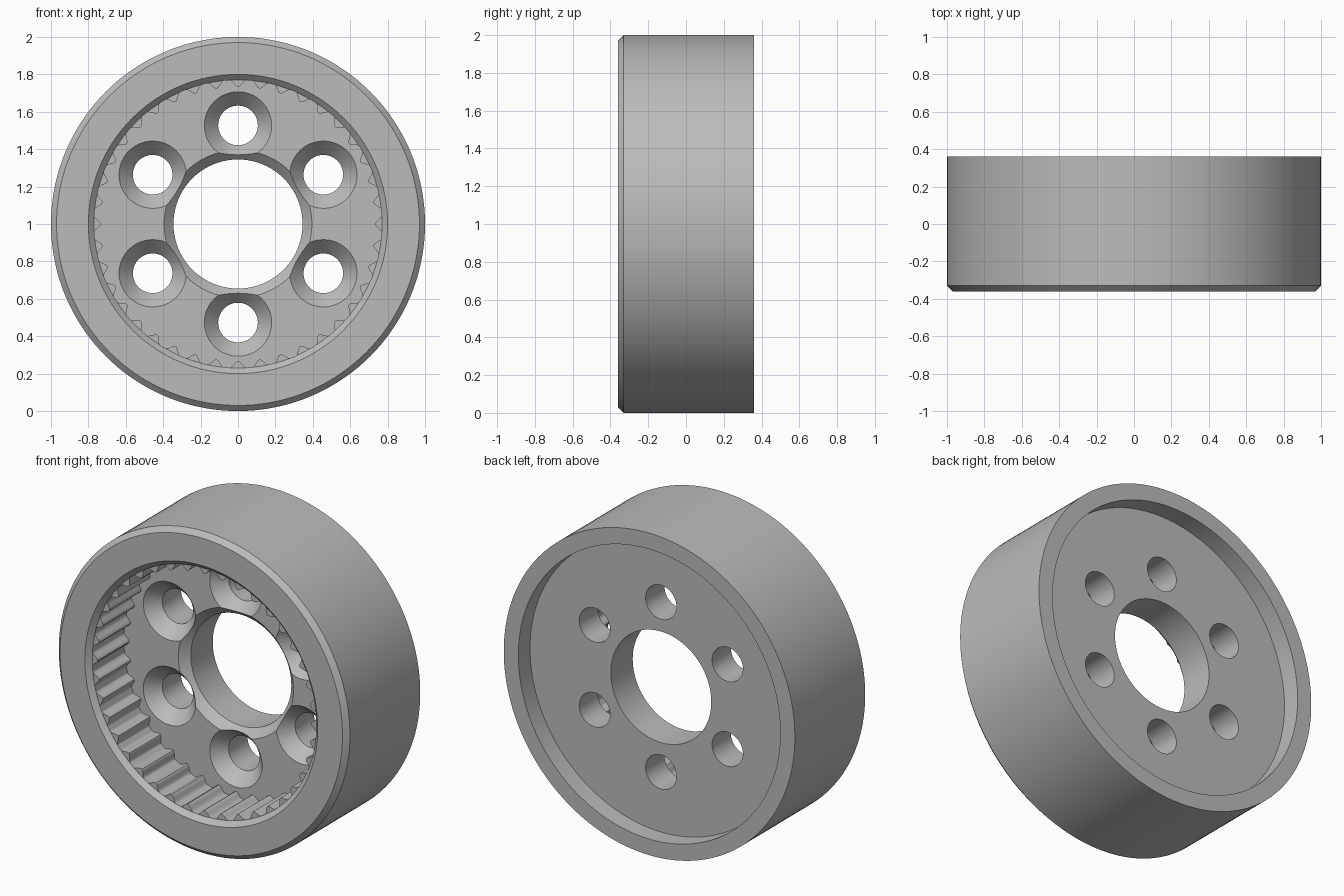
import bpy, bmesh
from math import sin, cos, pi

cube = bpy.data.objects.get("Cube")
if cube:
    bpy.data.objects.remove(cube, do_unlink=True)

FLOOR = -0.02        # front face of the web
BACK = 0.36
TEETH = 40
BOLTS = 6

grey = bpy.data.materials.new("plain_grey")
grey.use_nodes = True
grey.diffuse_color = (0.5, 0.5, 0.5, 1)
grey.node_tree.nodes["Principled BSDF"].inputs["Base Color"].default_value = (0.5, 0.5, 0.5, 1)


def lathe(bm, profile, segments, cx=0.0, cz=1.0):
    """Revolve a closed (radius, y) profile around an axis along y."""
    rings = []
    for i in range(segments):
        a = 2 * pi * i / segments
        rings.append([bm.verts.new((cx + r * sin(a), y, cz + r * cos(a))) for r, y in profile])
    n = len(profile)
    for i in range(segments):
        a, b = rings[i], rings[(i + 1) % segments]
        for j in range(n):
            k = (j + 1) % n
            bm.faces.new((a[j], a[k], b[k], b[j]))


def finish(bm, name):
    bmesh.ops.recalc_face_normals(bm, faces=bm.faces)
    mesh = bpy.data.meshes.new(name)
    bm.to_mesh(mesh)
    bm.free()
    mesh.materials.append(grey)
    obj = bpy.data.objects.new(name, mesh)
    bpy.context.collection.objects.link(obj)
    return obj


def activate(obj):
    bpy.ops.object.select_all(action="DESELECT")
    obj.select_set(True)
    bpy.context.view_layer.objects.active = obj


# Wheel body: rim, toothed pocket wall, web with chamfered bore, back recess
bm = bmesh.new()
lathe(bm, [
    (0.97, -BACK), (1.0, -0.33), (1.0, BACK),
    (0.9, BACK), (0.9, 0.245),
    (0.345, 0.245), (0.345, FLOOR + 0.05), (0.395, FLOOR),
    (0.77, FLOOR), (0.77, -0.33), (0.8, -BACK),
], 144)
body = finish(bm, "wheel_body")

# Countersunk bolt holes
bm = bmesh.new()
for i in range(BOLTS):
    a = 2 * pi * i / BOLTS
    cx, cz = 0.527 * sin(a), 1 + 0.527 * cos(a)
    start = len(bm.verts)
    profile = [(0.18, FLOOR - 0.1), (0.18, FLOOR), (0.106, FLOOR + 0.08), (0.106, BACK)]
    rings = []
    for r, y in profile:
        rings.append([bm.verts.new((cx + r * sin(2 * pi * s / 48), y, cz + r * cos(2 * pi * s / 48)))
                      for s in range(48)])
    for lower, upper in zip(rings, rings[1:]):
        for s in range(48):
            t = (s + 1) % 48
            bm.faces.new((lower[s], lower[t], upper[t], upper[s]))
    bm.faces.new(rings[0])
    bm.faces.new(rings[-1])
cutter = finish(bm, "bolt_hole_cutter")
cutter.hide_render = True

activate(body)
cut = body.modifiers.new("bolt_holes", "BOOLEAN")
cut.operation = "DIFFERENCE"
cut.solver = "EXACT"
cut.object = cutter
bpy.ops.object.modifier_apply(modifier=cut.name)
bpy.data.objects.remove(cutter, do_unlink=True)

# Rounded inner teeth, rooted slightly inside the pocket wall
bm = bmesh.new()
STEPS = 12
HALF = 0.047 / 0.77
for i in range(TEETH):
    mid = 2 * pi * i / TEETH
    outline = [(mid - HALF, 0.785)]
    for s in range(STEPS + 1):
        t = 2 * s / STEPS - 1
        outline.append((mid + t * HALF, 0.771 - 0.019 * (1 + cos(pi * t))))
    outline.append((mid + HALF, 0.785))
    ends = [[bm.verts.new((r * sin(a), y, 1 + r * cos(a))) for a, r in outline]
            for y in (-0.329, FLOOR + 0.01)]
    for j in range(len(outline)):
        k = (j + 1) % len(outline)
        bm.faces.new((ends[0][j], ends[0][k], ends[1][k], ends[1][j]))
    bm.faces.new(ends[0])
    bm.faces.new(ends[1])
teeth = finish(bm, "inner_teeth")

for obj in (body, teeth):
    activate(obj)
    bpy.ops.object.shade_smooth_by_angle(angle=pi / 6)
